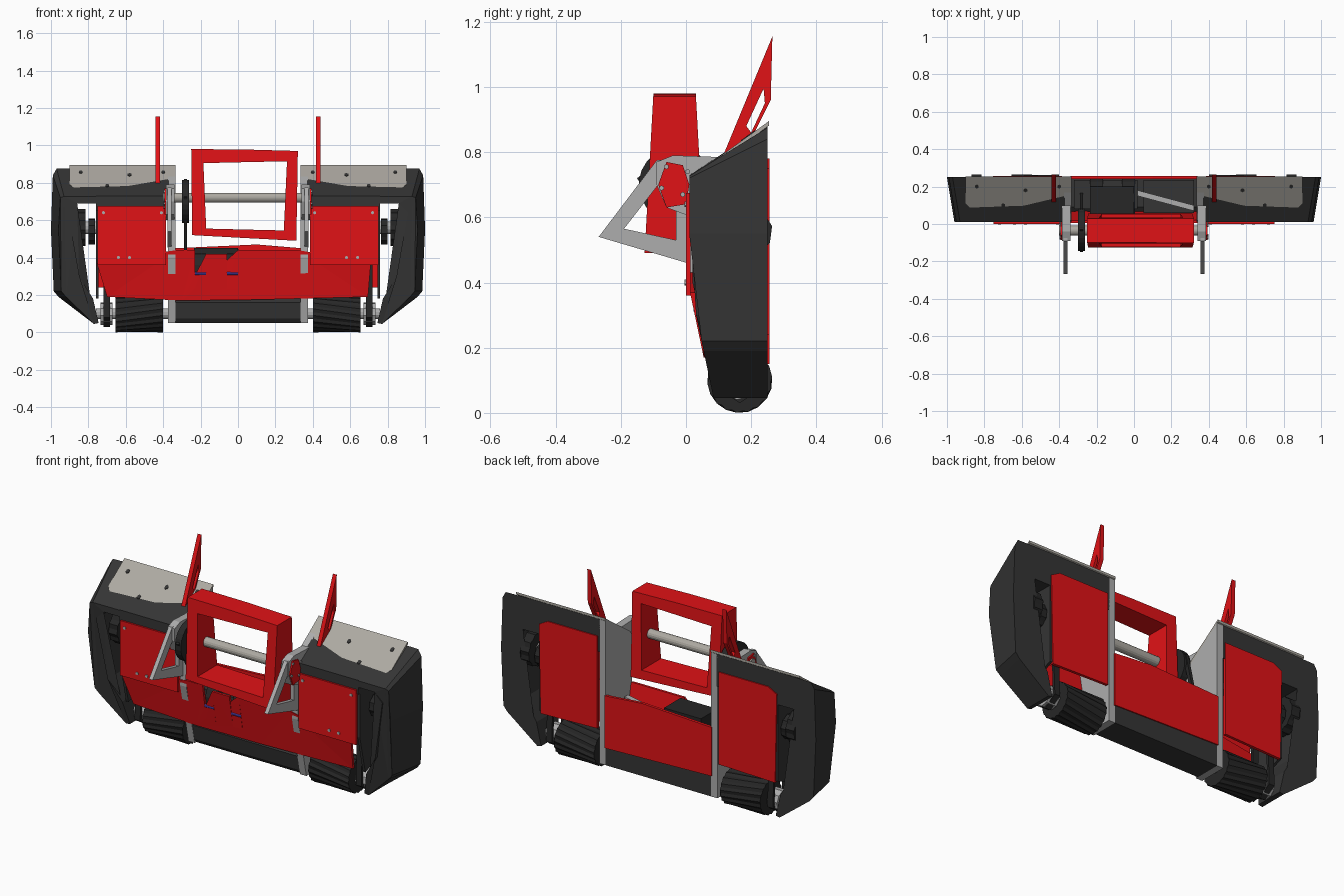
import bpy, bmesh
from math import sin, cos, pi


def material(name, rgb):
    m = bpy.data.materials.new(name)
    m.diffuse_color = (*rgb, 1)
    return m


RED = material("red_paint", (0.75, 0.006, 0.008))
DARK = material("dark_plastic", (0.035, 0.035, 0.035))
BLACK = material("black_rubber", (0.02, 0.02, 0.02))
STEEL = material("steel", (0.42, 0.42, 0.42))
TOP = material("warm_metal", (0.42, 0.40, 0.36))
BLUE = material("blue_wire", (0.12, 0.09, 0.7))


def place(axis, p, t):
    """2D point + depth to 3D, extruding along the given axis."""
    return {"x": (t, p[0], p[1]), "y": (p[0], t, p[1]), "z": (p[0], p[1], t)}[axis]


def finish(name, bm, mat, warp, s):
    for v in bm.verts:
        if warp:
            v.co = warp(*v.co)
        v.co.x *= s
    bmesh.ops.recalc_face_normals(bm, faces=bm.faces)
    me = bpy.data.meshes.new(name)
    bm.to_mesh(me)
    bm.free()
    me.materials.append(mat)
    ob = bpy.data.objects.new(name, me)
    bpy.context.collection.objects.link(ob)
    return ob


def prism(name, pts, axis, a, b, mat, warp=None, s=1):
    bm = bmesh.new()
    lo = [bm.verts.new(place(axis, p, a)) for p in pts]
    hi = [bm.verts.new(place(axis, p, b)) for p in pts]
    caps = [bm.faces.new(lo), bm.faces.new(hi)]
    n = len(pts)
    for i in range(n):
        j = (i + 1) % n
        bm.faces.new((lo[i], lo[j], hi[j], hi[i]))
    bmesh.ops.triangulate(bm, faces=caps)
    return finish(name, bm, mat, warp, s)


def ring(name, outer, inner, axis, a, b, mat, warp=None, s=1):
    bm = bmesh.new()
    loops = [[bm.verts.new(place(axis, p, t)) for p in pts]
             for pts, t in ((outer, a), (outer, b), (inner, b), (inner, a))]
    n = len(outer)
    for k in range(4):
        u, v = loops[k], loops[(k + 1) % 4]
        for i in range(n):
            j = (i + 1) % n
            bm.faces.new((u[i], u[j], v[j], v[i]))
    return finish(name, bm, mat, warp, s)


def circle(u, v, r, n, tooth=0.0):
    return [(u + (r - tooth * (i % 2)) * cos(2 * pi * (i + .5) / n),
             v + (r - tooth * (i % 2)) * sin(2 * pi * (i + .5) / n)) for i in range(n)]


def cyl(name, axis, u, v, r, a, b, mat, n=16, tooth=0.0, warp=None, s=1):
    return prism(name, circle(u, v, r, n, tooth), axis, a, b, mat, warp, s)


def rect(u0, u1, v0, v1):
    return [(u0, v0), (u1, v0), (u1, v1), (u0, v1)]


def front_y(z):
    """Front face of the body: upright above, raked back below."""
    return 0.01 + max(0, 0.4 - z) * 0.21


def guard_warp(x, y, z):
    if y > 0.1:
        return x, y, z
    zf = z if z < 0.69 else 0.69 + (z - 0.69) * 0.2
    return (x - 0.04 if x > 0.94 else x), front_y(z), zf


def slope(x, y, z):
    return x, y, z + 0.72 * y


def lean(x, y, z):
    return x, y + front_y(z), z


def wheel_twist(x, y, z):
    if x < 0.5:
        return x, y, z
    dy, dz, c, d = y - 0.165, z - 0.1, cos(0.35), sin(0.35)
    return x, 0.165 + dy * c - dz * d, 0.1 + dy * d + dz * c


def drum_warp(x, y, z):
    return x, -0.035 + y * (0.065 + (0.98 - z) * 0.055), z


guard = [(0.37, 0.885), (0.97, 0.875), (0.99, 0.84), (1.0, 0.55), (0.985, 0.22), (0.96, 0.19),
         (0.77, 0.045), (0.745, 0.05), (0.775, 0.18), (0.85, 0.30), (0.91, 0.64), (0.86, 0.69),
         (0.37, 0.69)]
rail = [(0.25, 0.89), (0.02, 0.73), (0.01, 0.68), (0.01, 0.40), (0.085, 0.05), (0.25, 0.05)]
fin_out = [(0.11, 0.78), (0.265, 1.155), (0.26, 0.96), (0.19, 0.82)]
fin_in = [(0.185, 0.88), (0.238, 0.995), (0.242, 0.95), (0.20, 0.86)]
arm_out = [(-0.09, 0.775), (-0.268, 0.54), (0.02, 0.455), (0.02, 0.78)]
arm_in = [(-0.085, 0.70), (-0.19, 0.565), (-0.03, 0.53), (-0.03, 0.66)]

for s, side in ((-1, "left"), (1, "right")):
    # side pod shell
    prism(side + "_guard", guard, "y", 0, 0.25, DARK, guard_warp, s)
    prism(side + "_inner_rail", rail, "x", 0.335, 0.375, STEEL, None, s)
    prism(side + "_pod_wall", [(0.25, 0.70), (0.02, 0.70), (0.02, 0.40), (0.07, 0.18), (0.25, 0.25)],
          "x", 0.745, 0.76, DARK, None, s)
    prism(side + "_top_plate", [(0.335, 0.025), (0.82, 0.025), (0.90, 0.11), (0.90, 0.255), (0.335, 0.255)],
          "z", 0.698, 0.712, TOP, slope, s)
    prism(side + "_front_plate", rect(0.385, 0.75, 0.36, 0.675), "y", 0.0, 0.014, RED, None, s)
    prism(side + "_brow", rect(0.01, 0.06, 0.65, 0.73), "x", 0.385, 0.76, DARK, None, s)
    prism(side + "_rear_plate", [(0.385, 0.25), (0.745, 0.24), (0.755, 0.75), (0.70, 0.78), (0.385, 0.78)],
          "y", 0.24, 0.256, RED, None, s)
    for i, (x, z) in enumerate(((0.41, 0.64), (0.72, 0.64), (0.58, 0.40), (0.64, 0.40))):
        cyl(f"{side}_front_bolt_{i}", "y", x, z, 0.009, -0.004, 0.003, STEEL, 6, s=s)
    for i, (x, y) in enumerate(((0.40, 0.07), (0.40, 0.20), (0.55, 0.06), (0.58, 0.18), (0.70, 0.10), (0.84, 0.2))):
        cyl(f"{side}_top_bolt_{i}", "z", x, y, 0.011, 0.70, 0.715, DARK, 6, warp=slope, s=s)

    # wheel, belt and pulleys
    cyl(side + "_wheel", "x", 0.165, 0.1, 0.1, 0.40, 0.655, BLACK, 36, 0.006, wheel_twist, s)
    cyl(side + "_wheel_axle", "x", 0.165, 0.1, 0.03, 0.36, 0.76, STEEL, 12, s=s)
    cyl(side + "_wheel_pulley", "x", 0.165, 0.1, 0.06, 0.67, 0.735, STEEL, 20, 0.004, s=s)
    ring(side + "_drive_belt", [(0.09, 0.08), (0.165, 0.03), (0.24, 0.08), (0.22, 0.58), (0.165, 0.62), (0.11, 0.58)],
         [(0.105, 0.09), (0.165, 0.05), (0.225, 0.09), (0.205, 0.57), (0.165, 0.6), (0.125, 0.57)],
         "x", 0.685, 0.72, BLACK, None, s)
    cyl(side + "_outer_gear", "x", 0.165, 0.56, 0.1, 0.815, 0.87, BLACK, 24, 0.008, s=s)
    cyl(side + "_outer_hub", "x", 0.165, 0.56, 0.035, 0.74, 0.89, STEEL, 12, s=s)
    cyl(side + "_inner_gear", "x", 0.165, 0.54, 0.07, 0.765, 0.80, BLACK, 20, 0.005, s=s)

    # weapon support arm with bearing plate
    ring(side + "_weapon_arm", arm_out, arm_in, "x", 0.355, 0.378, STEEL, None, s)
    prism(side + "_bearing_plate", [(-0.09, 0.77), (-0.04, 0.79), (0.1, 0.785), (0.2, 0.85), (0.02, 0.60),
                                    (-0.06, 0.63), (-0.09, 0.70)], "x", 0.34, 0.384, STEEL, None, s)
    prism(side + "_bearing_cover", [(-0.085, 0.70), (-0.06, 0.77), (-0.01, 0.76), (0.01, 0.70), (0.0, 0.64),
                                    (-0.06, 0.63)], "x", 0.382, 0.392, RED, None, s)
    for i, (y, z) in enumerate(((-0.06, 0.755), (-0.075, 0.69), (-0.01, 0.67), (0.005, 0.74))):
        cyl(f"{side}_cover_bolt_{i}", "x", y, z, 0.008, 0.39, 0.397, STEEL, 6, s=s)

    # upright fin
    ring(side + "_fin", fin_out, fin_in, "x", 0.418, 0.442, RED, None, s)

# spinning weapon frame, shaft and pulley
ring("weapon_frame", [(-0.25, 0.98), (0.03, 0.978), (0.32, 0.97), (0.312, 0.49), (0.03, 0.505), (-0.245, 0.52)],
     [(-0.185, 0.905), (0.03, 0.91), (0.262, 0.915), (0.245, 0.545), (0.03, 0.55), (-0.17, 0.555)],
     "y", -1, 1, RED, drum_warp)
cyl("weapon_shaft", "x", -0.035, 0.72, 0.027, -0.40, 0.38, TOP, 16)
cyl("weapon_pulley", "x", -0.03, 0.70, 0.115, -0.30, -0.262, BLACK, 24)
ring("weapon_belt", [(-0.15, 0.72), (-0.03, 0.82), (0.08, 0.75), (0.17, 0.36), (0.10, 0.32), (0.06, 0.36)],
     [(-0.13, 0.71), (-0.03, 0.80), (0.06, 0.74), (0.15, 0.37), (0.10, 0.34), (0.08, 0.37)],
     "x", -0.29, -0.272, BLACK)

# lower front armour with two motor slots, centre rear panel
prism("front_armour", [(-0.755, 0.37), (-0.70, 0.19), (-0.30, 0.17), (0.11, 0.175), (0.695, 0.19),
                       (0.71, 0.37), (0.32, 0.44), (0.0, 0.44), (0.0, 0.235), (-0.06, 0.235),
                       (-0.06, 0.42), (-0.17, 0.42), (-0.17, 0.235), (-0.23, 0.235), (-0.23, 0.44),
                       (-0.33, 0.44)], "y", -0.004, 0.010, RED, lean)
prism("centre_rear_panel", [(-0.34, 0.17), (0.34, 0.15), (0.34, 0.45), (0.1, 0.47), (-0.34, 0.45)],
      "y", 0.24, 0.256, RED)

# lower bumper bar
prism("bumper_bar", [(0.10, 0.05), (0.08, 0.075), (0.065, 0.16), (0.09, 0.18), (0.25, 0.18), (0.25, 0.05)],
      "x", -0.335, 0.335, DARK)

# motors and electronics inside the middle bay
for i, x in enumerate((-0.20, -0.03)):
    cyl(f"motor_{i}", "x", 0.14, 0.34, 0.105, x - 0.035, x + 0.035, BLACK, 16)
    cyl(f"motor_wire_{i}", "x", 0.03, 0.315, 0.008, x - 0.03, x + 0.03, BLUE, 8)
prism("motor_bridge", rect(0.05, 0.2, 0.42, 0.45), "x", -0.235, 0.0, BLACK)
prism("battery_box", rect(0.08, 0.235, 0.2, 0.38), "x", -0.32, 0.02, DARK)
prism("brace_tube", [(0.02, 0.15), (0.32, 0.07), (0.32, 0.10), (0.02, 0.18)], "z", 0.36, 0.39, STEEL)
prism("controller_box", rect(0.06, 0.235, 0.2, 0.35), "x", 0.05, 0.32, DARK)
